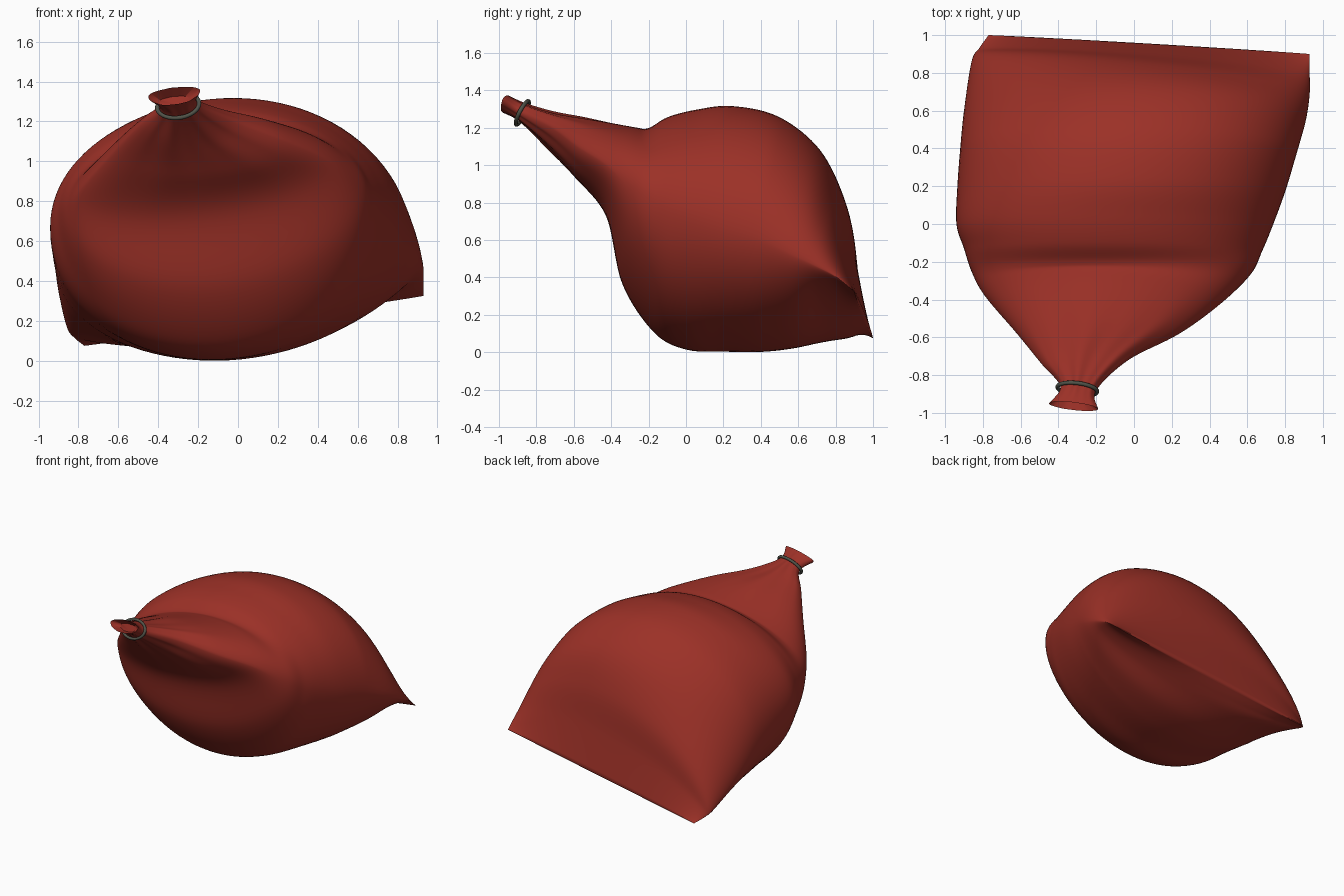
import bpy
import bmesh
from math import sin, cos, pi, copysign, exp
from mathutils import Vector

default_cube = bpy.data.objects.get("Cube")
if default_cube:
    bpy.data.objects.remove(default_cube, do_unlink=True)


def make_material(name, colour):
    material = bpy.data.materials.new(name)
    material.use_nodes = True
    material.diffuse_color = colour
    material.node_tree.nodes["Principled BSDF"].inputs["Base Color"].default_value = colour
    return material


def catmull(a, b, c, d, t):
    """Smooth interpolation between b and c."""
    return 0.5 * (2 * b + (c - a) * t + (2 * a - 5 * b + 4 * c - d) * t * t
                  + (3 * b - a - 3 * c + d) * t ** 3)


def add_mesh(name, rings, material, closed=False):
    """Skin a list of equal rings of points."""
    bm = bmesh.new()
    loops = [[bm.verts.new(p) for p in ring] for ring in rings]
    pairs = list(zip(loops, loops[1:]))
    if closed:
        pairs.append((loops[-1], loops[0]))
    for first, second in pairs:
        count = len(first)
        for i in range(count):
            j = (i + 1) % count
            bm.faces.new((first[i], first[j], second[j], second[i]))
    if not closed:
        bm.faces.new(loops[0])
        bm.faces.new(loops[-1])
    bmesh.ops.recalc_face_normals(bm, faces=bm.faces)
    mesh = bpy.data.meshes.new(name)
    bm.to_mesh(mesh)
    bm.free()
    mesh.materials.append(material)
    obj = bpy.data.objects.new(name, mesh)
    bpy.context.collection.objects.link(obj)
    bpy.ops.object.select_all(action="DESELECT")
    obj.select_set(True)
    bpy.context.view_layer.objects.active = obj
    bpy.ops.object.shade_smooth_by_angle(angle=pi / 3)
    return obj


red_cloth = make_material("red cloth", (0.33, 0.03, 0.02, 1))
dark_wire = make_material("dark wire", (0.08, 0.085, 0.065, 1))

# Sack sections from back seam to mouth:
# right side x y z, left side x y z, top y z, bottom y z
sections = [
    (-.77, 1, .07, .93, .9, .32, .955, .205, .945, .19),
    (-.82, .93, .11, .93, .8, .4, .9, .5, .88, .15),
    (-.86, .86, .17, .93, .69, .46, .85, .8, .78, .1),
    (-.9, .6, .35, .91, .55, .53, .72, 1.07, .6, .03),
    (-.92, .4, .5, .86, .37, .62, .5, 1.25, .4, 0),
    (-.935, .2, .6, .8, .17, .68, .25, 1.31, .2, 0),
    (-.94, 0, .68, .73, -.02, .74, .05, 1.29, 0, .01),
    (-.9, -.13, .72, .68, -.14, .78, -.1, 1.25, -.17, .1),
    (-.86, -.25, .76, .62, -.26, .86, -.2, 1.19, -.34, .36),
    (-.79, -.38, .86, .46, -.42, 1, -.27, 1.19, -.43, .73),
    (-.62, -.58, 1.05, .24, -.58, 1.1, -.5, 1.24, -.6, .94),
    (-.49, -.74, 1.18, -.03, -.72, 1.2, -.7, 1.275, -.74, 1.09),
    (-.39, -.86, 1.26, -.2, -.88, 1.28, -.85, 1.32, -.89, 1.23),
    (-.45, -.95, 1.32, -.19, -.98, 1.35, -.945, 1.365, -.985, 1.28),
]
STEPS, SIDES = 8, 96
last = len(sections) - 1


def section_ring(values, u):
    """Four guide points become one soft, slightly pleated cross-section."""
    right, left = Vector(values[0:3]), Vector(values[3:6])
    centre = (right + left) / 2
    top = Vector((centre.x, values[6], values[7])) - centre
    bottom = Vector((centre.x, values[8], values[9])) - centre
    side = (left - right) / 2
    pinch = 0.5 * max(0, 1 - u / 4)
    pleat = 0.07 * exp(-((u - 11.5) / 1.3) ** 2)
    ring = []
    for i in range(SIDES):
        a = 2 * pi * i / SIDES
        s = copysign(abs(sin(a)) ** (1 + pinch), sin(a))
        s *= 1 + pleat * (cos(7 * a + 1) + 0.6 * sin(12 * a))
        ring.append(centre + side * cos(a) + (top * s if s > 0 else bottom * -s))
    return ring


rings = []
for k in range(last):
    quad = [sections[min(max(k + o, 0), last)] for o in (-1, 0, 1, 2)]
    for step in range(STEPS):
        t = step / STEPS
        rings.append(section_ring([catmull(*v, t) for v in zip(*quad)], k + t))
rings.append(section_ring(sections[-1], last))

# Hollow of the gathered mouth
mouth_centre = sum(rings[-1], Vector()) / SIDES
inward = Vector((0, 0.05, -0.03))
rings.append([mouth_centre + (p - mouth_centre) * 0.6 + inward for p in rings[-1]])

sack = add_mesh("sack", rings, red_cloth)
# Settle the belly exactly on the ground
lowest = min(v.co.z for v in sack.data.vertices)
for v in sack.data.vertices:
    v.co.z -= lowest

# Wire tie around the neck
tie_centre = Vector((-0.3, -0.875, 1.275 - lowest))
across = Vector((0.105, -0.012, 0.01))
upward = Vector((0, 0.033, 0.062))
normal = across.cross(upward).normalized()
tie_rings = []
for i in range(48):
    a = 2 * pi * i / 48
    out = across * cos(a) + upward * sin(a)
    tie_rings.append([tie_centre + out + out.normalized() * 0.011 * cos(b)
                      + normal * 0.011 * sin(b)
                      for b in (2 * pi * j / 10 for j in range(10))])
add_mesh("neck_tie", tie_rings, dark_wire, closed=True)
